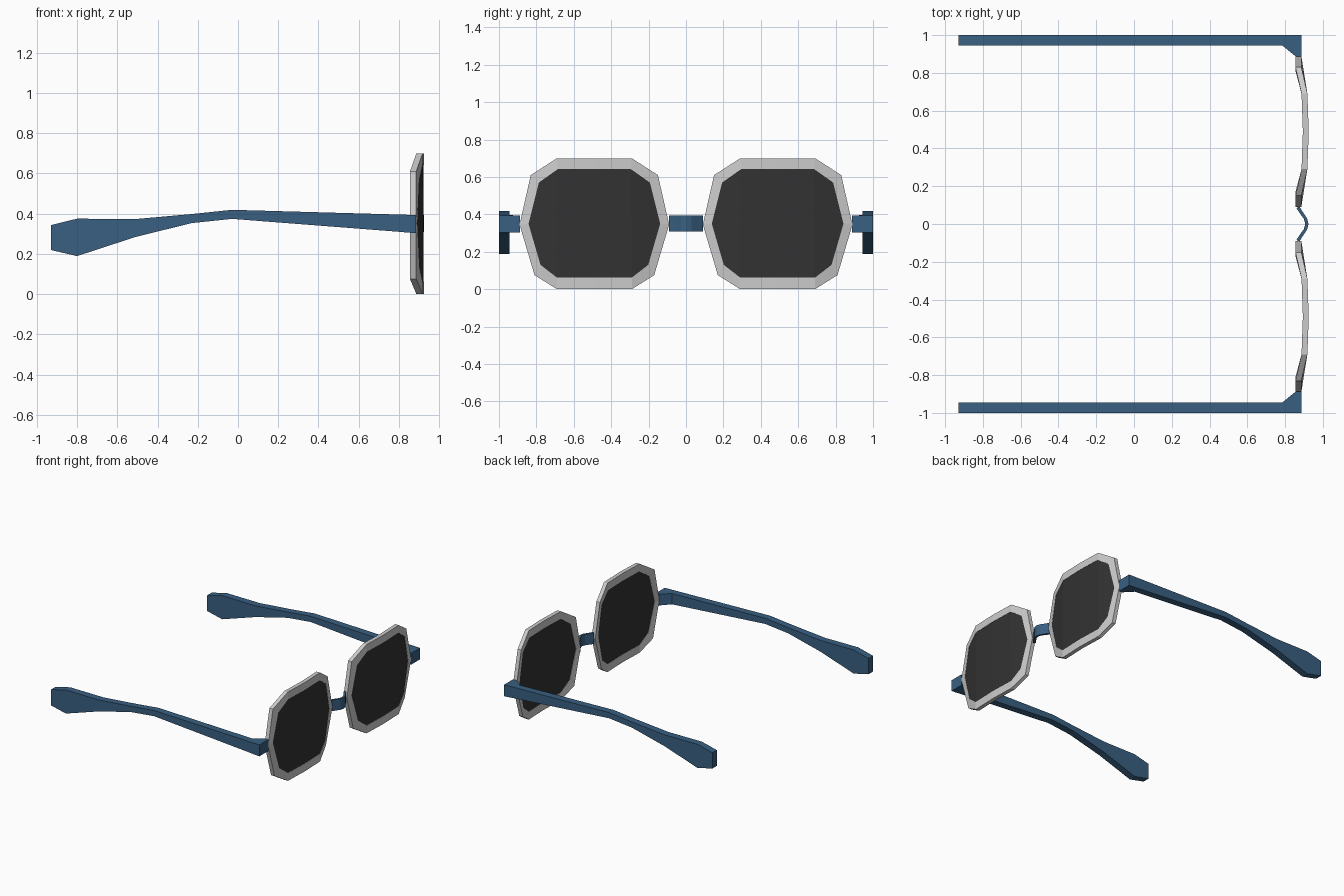
import bpy, bmesh

if "Cube" in bpy.data.objects:
    bpy.data.objects.remove(bpy.data.objects["Cube"])


def material(name, rgb):
    m = bpy.data.materials.new(name)
    m.diffuse_color = (*rgb, 1)
    m.use_nodes = True
    m.node_tree.nodes["Principled BSDF"].inputs["Base Color"].default_value = m.diffuse_color
    return m


BLUE = material("blue_plastic", (0.04, 0.115, 0.22))
DARK = material("dark_lens", (0.032, 0.032, 0.032))


def loft(name, sections, mat=None, closed=False):
    """Skin a row of equal-length cross-sections, capping the ends if open."""
    bm = bmesh.new()
    rings = [[bm.verts.new(p) for p in s] for s in sections]
    n = len(rings[0])
    pairs = list(zip(rings, rings[1:]))
    if closed:
        pairs.append((rings[-1], rings[0]))
    else:
        bm.faces.new(rings[0])
        bm.faces.new(rings[-1])
    for a, b in pairs:
        for i in range(n):
            j = (i + 1) % n
            bm.faces.new((a[i], a[j], b[j], b[i]))
    bmesh.ops.remove_doubles(bm, verts=bm.verts, dist=1e-5)
    bmesh.ops.recalc_face_normals(bm, faces=bm.faces)
    me = bpy.data.meshes.new(name)
    bm.to_mesh(me)
    bm.free()
    ob = bpy.data.objects.new(name, me)
    bpy.context.collection.objects.link(ob)
    if mat:
        me.materials.append(mat)
    return ob


def bow(d):
    """Front x of the curved lens at distance d from its centre."""
    d = abs(d)
    if d < 0.2:
        return 0.925 - 0.007 * d / 0.2
    return 0.918 - 0.033 * (d - 0.2) / 0.2


THICK = 0.031
# half outlines from top centre to bottom centre: (offset, z)
OUTER = [(0, 0.70), (0.2, 0.70), (0.34, 0.61), (0.4, 0.345),
         (0.32, 0.075), (0.2, 0.0), (0, 0.0)]
INNER = [(0, 0.642), (0.195, 0.642), (0.297, 0.57), (0.352, 0.35),
         (0.288, 0.13), (0.2, 0.062), (0, 0.062)]


def full(half):
    return half + [(-d, z) for d, z in half[-2:0:-1]]


def rim_x(d):
    return 0.886 if abs(d) > 0.3 else bow(d)


for side, s in (("right", -1), ("left", 1)):
    cy = s * 0.49

    # rim around the lens
    sections = []
    for (do, zo), (di, zi) in zip(full(OUTER), full(INNER)):
        xo, xi = rim_x(do), bow(di)
        sections.append([(xo, cy + do, zo), (xi, cy + di, zi),
                         (xi - THICK, cy + di, zi), (xo - THICK, cy + do, zo)])
    loft("rim_" + side, sections, closed=True)

    # lens, built in vertical strips
    top = INNER[:4]
    bottom = INNER[:2:-1]
    cols = list(zip(top, bottom))
    cols = [((-a[0], a[1]), (-b[0], b[1])) for a, b in cols[:0:-1]] + cols
    sections = []
    for (dt, zt), (db, zb) in cols:
        xt, xb = bow(dt) - 0.002, bow(db) - 0.002
        t = THICK - 0.004
        sections.append([(xt, cy + dt, zt), (xb, cy + db, zb),
                         (xb - t, cy + db, zb), (xt - t, cy + dt, zt)])
    # pull the pointed end strips in to a vertical edge of no height
    loft("lens_" + side, sections[1:-1], DARK)
    for k, tag in ((0, "inner"), (-1, "outer")):
        near = sections[1] if k == 0 else sections[-2]
        tip = sections[k]
        # triangular end piece of the lens
        loft("lens_%s_%s_end" % (side, tag),
             [[near[0], near[1], tip[0]], [near[3], near[2], tip[3]]], DARK)

    # temple arm with its hinge corner: (x, bottom, top, inner y)
    stations = [(-0.93, 0.219, 0.343, 0.945), (-0.80, 0.189, 0.375, 0.945),
                (-0.51, 0.284, 0.373, 0.945), (-0.23, 0.353, 0.398, 0.945),
                (-0.03, 0.374, 0.419, 0.945), (0.785, 0.311, 0.396, 0.945),
                (0.855, 0.305, 0.394, 0.888), (0.886, 0.303, 0.393, 0.888)]
    loft("temple_arm_" + side,
         [[(x, s * y, b), (x, s, b), (x, s, t), (x, s * y, t)]
          for x, b, t, y in stations], BLUE)

# nose bridge
half = [(0.867, 0.092), (0.887, 0.06), (0.907, 0.03), (0.915, 0.0)]
path = half + [(x, -y) for x, y in half[-2::-1]]
loft("nose_bridge",
     [[(x - 0.008, y * 0.92, 0.308), (x + 0.009, y, 0.308),
       (x + 0.009, y, 0.394), (x - 0.008, y * 0.92, 0.394)]
      for x, y in path], BLUE)
